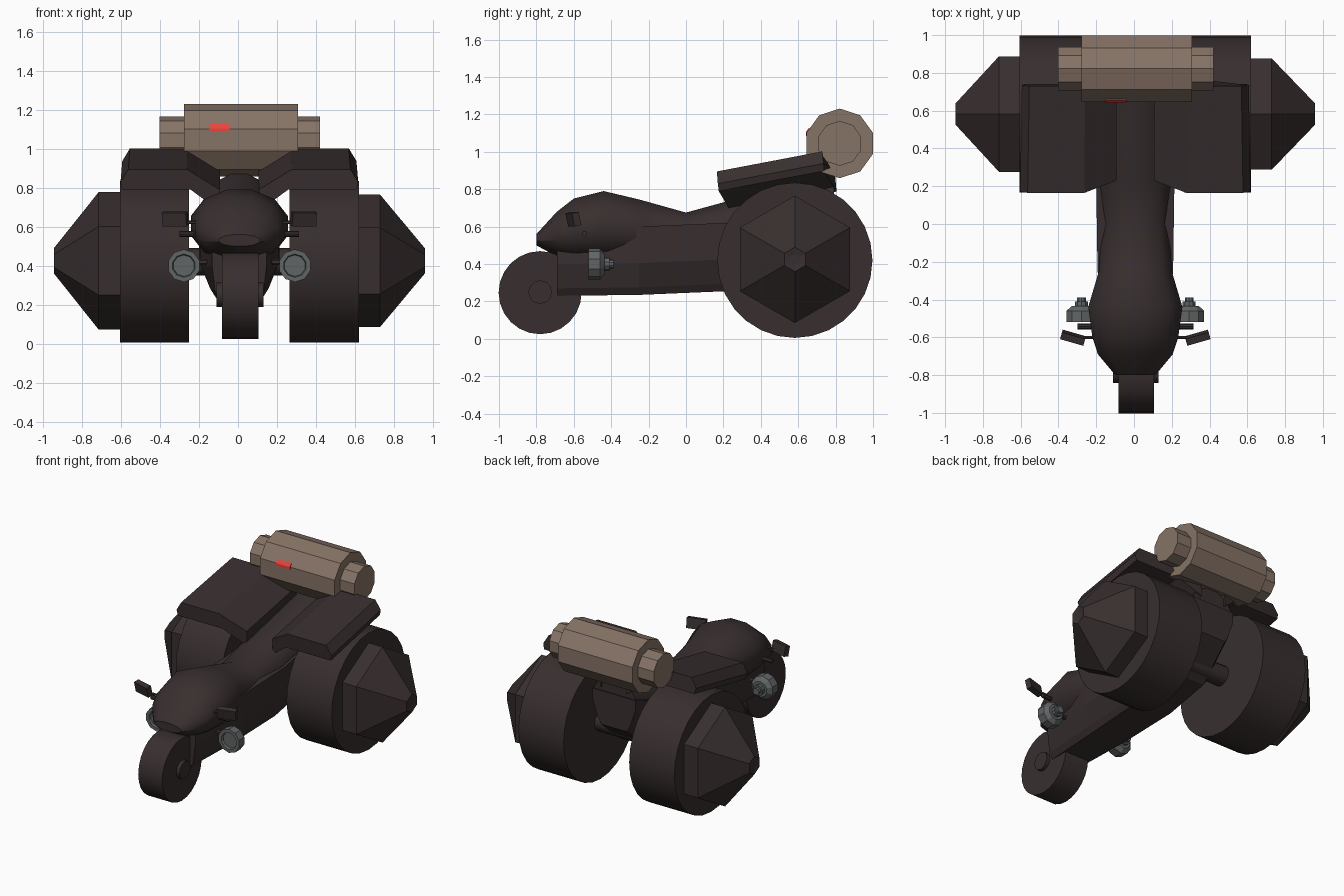
import bpy, bmesh, math
from mathutils import Matrix, Vector

if "Cube" in bpy.data.objects:
    bpy.data.objects.remove(bpy.data.objects["Cube"])

CX = 0.007  # centre line of the vehicle


def material(name, col):
    m = bpy.data.materials.new(name)
    m.diffuse_color = (*col, 1)
    m.use_nodes = True
    m.node_tree.nodes["Principled BSDF"].inputs["Base Color"].default_value = m.diffuse_color
    return m


DARK = material("dark_brown_black", (0.040, 0.028, 0.028))
TAN = material("dull_tan", (0.24, 0.172, 0.132))
GREY = material("lamp_grey", (0.12, 0.13, 0.13))
RED = material("red_mark", (0.8, 0.06, 0.05))


def finish(name, bm, mat, smooth=None):
    bmesh.ops.recalc_face_normals(bm, faces=bm.faces)
    me = bpy.data.meshes.new(name)
    bm.to_mesh(me)
    bm.free()
    ob = bpy.data.objects.new(name, me)
    bpy.context.collection.objects.link(ob)
    me.materials.append(mat)
    if smooth:
        bpy.ops.object.select_all(action='DESELECT')
        ob.select_set(True)
        bpy.context.view_layer.objects.active = ob
        bpy.ops.object.shade_smooth_by_angle(angle=math.radians(smooth))
    return ob


def loft(name, rings, mat, smooth=None):
    """Skin a list of equal-length point rings and cap both ends."""
    bm = bmesh.new()
    vs = [[bm.verts.new(p) for p in r] for r in rings]
    n = len(vs[0])
    for a, b in zip(vs, vs[1:]):
        for i in range(n):
            j = (i + 1) % n
            bm.faces.new((a[i], a[j], b[j], b[i]))
    bm.faces.new(vs[0])
    bm.faces.new(vs[-1])
    return finish(name, bm, mat, smooth)


def turned(name, axis, centre, stations, n, mat, phase=0.0, smooth=None):
    """Turned part: stations are (position along axis, radius)."""
    rings = []
    for s, r in stations:
        ring = []
        for i in range(n):
            a = phase + 2 * math.pi * i / n
            u, v = r * math.cos(a), r * math.sin(a)
            if axis == 'X':
                ring.append((s, centre[0] + v, centre[1] + u))
            else:
                ring.append((centre[0] + v, s, centre[1] + u))
        rings.append(ring)
    return loft(name, rings, mat, smooth)


def box(name, centre, size, rot, mat):
    bm = bmesh.new()
    bmesh.ops.create_cube(bm, size=1, matrix=Matrix.Translation(centre) @ rot
                          @ Matrix.Diagonal((*size, 1)))
    return finish(name, bm, mat)


# Lower body: chamfered box, rising towards the tail
rings = []
for y, b, w, zb, zt in [(-0.69, 0.10, 0.14, 0.23, 0.55),
                        (-0.25, 0.12, 0.20, 0.235, 0.60),
                        (0.22, 0.13, 0.207, 0.255, 0.62),
                        (0.55, 0.13, 0.20, 0.32, 0.68),
                        (0.80, 0.10, 0.17, 0.52, 0.76)]:
    half = [(b, zb), (b + 0.025, zb + 0.04), (w, zb + 0.17), (w, zt)]
    rings.append([(CX + x, y, z) for x, z in half]
                 + [(CX - x, y, z) for x, z in reversed(half)])
loft("lower_body", rings, DARK)

# Tank and spine: rounded shell from nose to tail
rings = []
for y, w, zt, zb in [(-0.80, 0.11, 0.56, 0.50), (-0.69, 0.205, 0.68, 0.44),
                     (-0.60, 0.235, 0.75, 0.42), (-0.44, 0.258, 0.79, 0.42),
                     (-0.25, 0.20, 0.745, 0.42), (0.0, 0.185, 0.675, 0.42),
                     (0.22, 0.195, 0.735, 0.42), (0.50, 0.19, 0.80, 0.48),
                     (0.79, 0.17, 0.87, 0.58)]:
    zc, h = (zt + zb) / 2, (zt - zb) / 2
    rings.append([(CX + w * math.sin(a), y, zc + h * math.cos(a) / math.cos(math.pi / 12))
                  for a in [math.pi * (2 * i + 1) / 12 for i in range(12)]])
loft("tank_and_spine", rings, DARK, 40)

# Front wheel and its axle
turned("front_wheel", 'X', (-0.78, 0.247), [(-0.083, 0.222), (0.105, 0.222)], 24, DARK, smooth=30)
turned("front_axle", 'X', (-0.78, 0.25), [(-0.11, 0.063), (0.13, 0.063)], 12, DARK, smooth=35)

# Rear axle
turned("rear_axle", 'X', (0.58, 0.42), [(-0.4, 0.07), (0.4, 0.07)], 12, DARK, smooth=35)

for side, s in (("left", -1), ("right", 1)):
    def X(x):
        return CX + s * x

    # Rear wheels with six-sided spiked hubs
    turned(side + "_rear_wheel", 'X', (0.582, 0.42),
           [(X(0.258), 0.415), (X(0.613), 0.415)], 28, DARK, smooth=30)
    r = 0.34 if s > 0 else 0.353
    turned(side + "_hub", 'X', (0.582, 0.425),
           [(X(0.60), r), (X(0.722), r), (X(0.952), 0.065), (X(0.945), 0.03)], 6, DARK)

    # Fender slabs: bent cross-section swept up and back
    section = [(0.57, 0.00, 0.895), (0.27, 0.00, 0.895), (0.10, 0.065, 0.79),
               (0.10, 0.075, 0.68), (0.25, 0.01, 0.79), (0.60, 0.01, 0.79),
               (0.61, 0.005, 0.83)]
    loft(side + "_fender",
         [[(X(x * (1 if d == 0 else 0.985)), 0.165 + y + d, z + 0.19 * d) for x, y, z in section]
          for d in (0, 0.565)], DARK)

    # Mirrors on thin stems, and grips
    rot = Matrix.Rotation(s * math.radians(16), 4, 'Z') @ Matrix.Rotation(math.radians(12), 4, 'X')
    box(side + "_mirror", (X(0.33), -0.602, 0.64), (0.128, 0.038, 0.072), rot, DARK)
    turned(side + "_mirror_stem", 'X', (-0.60, 0.622), [(X(0.17), 0.009), (X(0.31), 0.009)], 6, DARK)
    turned(side + "_grip", 'X', (-0.543, 0.563), [(X(0.18), 0.015), (X(0.307), 0.015)], 8, DARK)

    # Grey lamps, stepped towards the back
    turned(side + "_lamp", 'Y', (X(0.285), 0.40),
           [(-0.505, 0.055), (-0.52, 0.06), (-0.52, 0.084), (-0.46, 0.084), (-0.435, 0.055),
            (-0.435, 0.036), (-0.41, 0.036), (-0.41, 0.024), (-0.388, 0.024)], 10, GREY)
    turned(side + "_lamp_bracket", 'X', (-0.48, 0.42), [(X(0.12), 0.015), (X(0.25), 0.015)], 6, DARK)

# Rear canister: ten-sided drum with smaller end caps
turned("canister", 'X', (0.822, 1.045), [(-0.278, 0.186), (0.308, 0.186)], 10, TAN)
turned("canister_caps", 'X', (0.822, 1.045), [(-0.402, 0.12), (0.42, 0.12)], 10, TAN)

# Red mark: thin plate bent over the front edge of the drum
strip = [(0.6405, 1.085), (0.6405, 1.104), (0.657, 1.128), (0.662, 1.124), (0.647, 1.102), (0.647, 1.085)]
loft("red_mark", [[(x, y, z) for y, z in strip] for x in (-0.15, -0.04)], RED)
